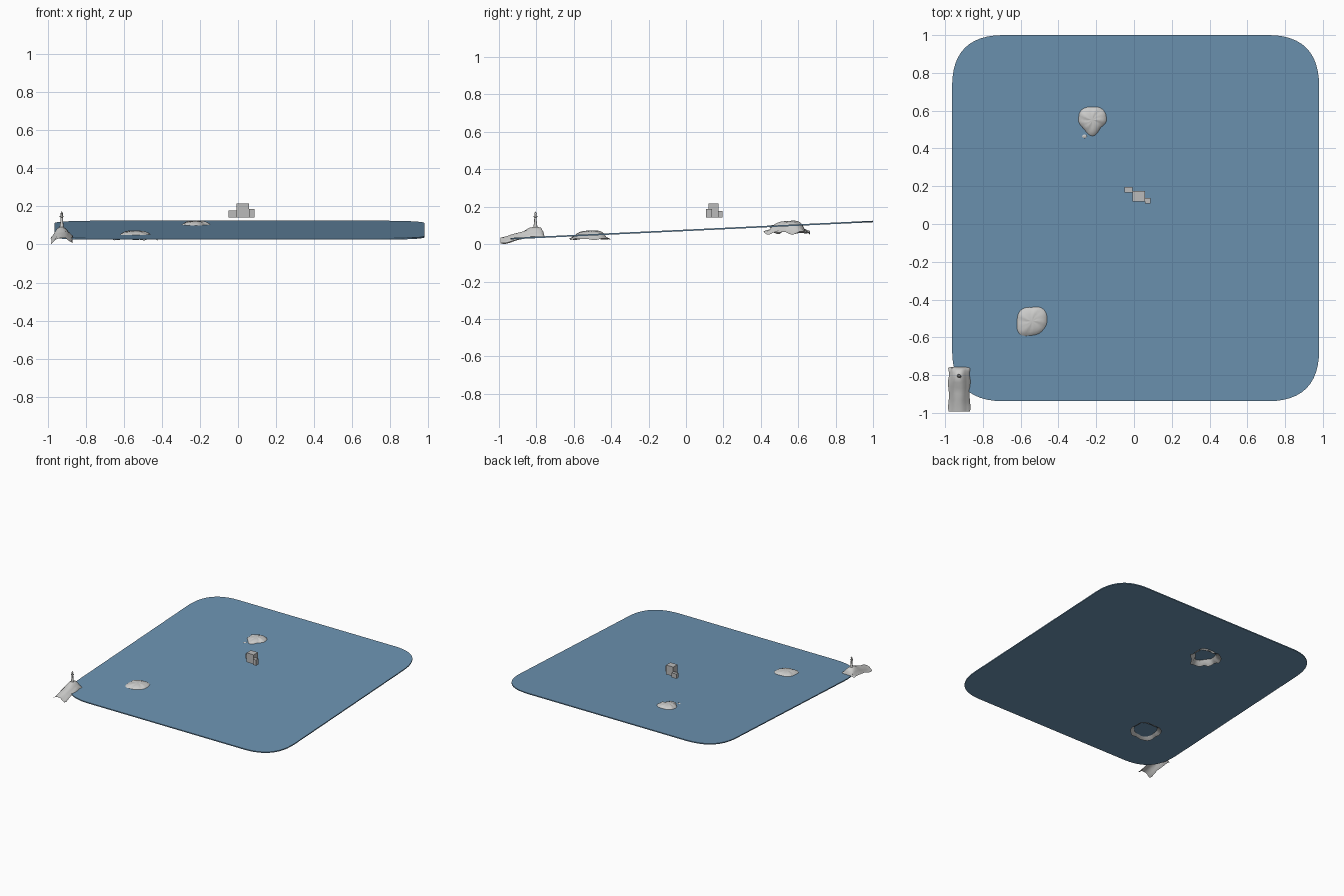
import bpy, bmesh, math

cube = bpy.data.objects.get("Cube")
if cube:
    bpy.data.objects.remove(cube, do_unlink=True)


def material(name, color):
    m = bpy.data.materials.new(name)
    m.use_nodes = True
    m.diffuse_color = (*color, 1)
    m.node_tree.nodes["Principled BSDF"].inputs["Base Color"].default_value = (*color, 1)
    return m


WATER = material("water blue", (0.15, 0.29, 0.44))
ROCK = material("rock grey", (0.6, 0.6, 0.59))
BLOCK = material("block grey", (0.5, 0.5, 0.5))


def finish(bm, name, mat, smooth=None):
    bmesh.ops.recalc_face_normals(bm, faces=bm.faces)
    mesh = bpy.data.meshes.new(name)
    bm.to_mesh(mesh)
    bm.free()
    ob = bpy.data.objects.new(name, mesh)
    bpy.context.collection.objects.link(ob)
    mesh.materials.append(mat)
    if smooth:
        bpy.ops.object.select_all(action='DESELECT')
        ob.select_set(True)
        bpy.context.view_layer.objects.active = ob
        bpy.ops.object.shade_smooth_by_angle(angle=math.radians(smooth))
    return ob


def loft(rows, closed):
    """Join equal rows of points with quads."""
    bm = bmesh.new()
    grid = [[bm.verts.new(p) for p in row] for row in rows]
    n = len(rows[0])
    for a, b in zip(grid, grid[1:]):
        for i in range(n if closed else n - 1):
            j = (i + 1) % n
            bm.faces.new((a[i], a[j], b[j], b[i]))
    bmesh.ops.remove_doubles(bm, verts=bm.verts, dist=0.0001)
    return bm


def sea_z(y):
    return 0.03 + 0.0474 * (y + 0.94)


# Tilted water sheet with rounded corners
X0, X1, Y0, Y1, R = -0.963, 0.98, -0.938, 1.0, 0.27
outline = []
for cx, cy, dx, dy in ((X1, Y1, -1, -1), (X0, Y1, 1, -1), (X0, Y0, 1, 1), (X1, Y0, -1, 1)):
    corner = []
    for i in range(13):
        t = i / 12
        corner.append((cx + dx * R * t * t, cy + dy * R * (1 - t) ** 2))
    outline += corner if dx * dy > 0 else corner[::-1]
bm = bmesh.new()
rims = [[bm.verts.new((x, y, sea_z(y) + h)) for x, y in outline] for h in (0.003, -0.005)]
for rim in rims:
    bm.faces.new(rim)
for i in range(len(outline)):
    j = (i + 1) % len(outline)
    bm.faces.new((rims[0][i], rims[0][j], rims[1][j], rims[1][i]))
finish(bm, "water_sheet", WATER)


# Hollow islets whose skirts continue below the water
def islet(name, x, y, radii, height, depth, lumps=0.1, skirt=1.45):
    profile = [(0, 1), (0.25, 0.98), (0.5, 0.88), (0.72, 0.7), (0.9, 0.4), (1, 0.1)]
    n, rows = 40, []
    for k, f in profile + [(1.2, -0.6), (skirt, -1)]:
        row = []
        for i in range(n):
            a = math.tau * i / n
            s = i / n * len(radii)
            r0, r1 = radii[int(s)], radii[(int(s) + 1) % len(radii)]
            w = s - int(s)
            r = k * (r0 + (r1 - r0) * w * w * (3 - 2 * w))
            ridge = 1 + lumps * min(k, 1) * (math.sin(5 * a + 1) + math.sin(9 * a + 4 * k))
            px, py = x + r * math.cos(a), y + r * math.sin(a)
            z = sea_z(py) + height * f * ridge if f > 0 else sea_z(y) + depth * f * ridge
            row.append((px, py, z))
        rows.append(row)
    finish(loft(rows, True), name, ROCK, 50)


islet("front_islet", -0.54, -0.515, (0.08, 0.09, 0.075, 0.085, 0.08, 0.095, 0.075, 0.075), 0.022, 0.024)
islet("back_islet", -0.22, 0.55, (0.075, 0.08, 0.07, 0.08, 0.075, 0.065, 0.085, 0.06), 0.023, 0.04, 0.14, 1.6)
islet("small_rock", -0.262, 0.464, (0.014, 0.012, 0.015, 0.012), 0.006, 0.01)

# Rocky headland draped over the corner: stations along y, arch across x
section = [(-1, 0), (-0.85, 0.18), (-0.68, 0.5), (-0.48, 0.82), (-0.2, 0.98), (0.1, 1),
           (0.35, 0.92), (0.55, 0.65), (0.75, 0.42), (0.93, 0.25), (1, 0.1)]
stations = [(-0.992, 0.004, 0.034), (-0.965, 0.0, 0.042), (-0.935, 0.008, 0.052),
            (-0.9, 0.022, 0.06), (-0.865, 0.03, 0.068), (-0.835, 0.034, 0.087),
            (-0.805, 0.035, 0.094), (-0.78, 0.036, 0.088), (-0.763, 0.036, 0.066),
            (-0.756, 0.036, 0.04)]
rows = []
for k, (y, low, top) in enumerate(stations):
    half = 0.057 + 0.003 * math.sin(k * 1.7)
    if k == len(stations) - 1:
        half *= 0.85
    rows.append([(-0.925 + u * half, y + 0.005 * math.sin(3 * u + k) * (0 < k < 8),
                  low + (top - low) * f * (1 + 0.09 * math.sin(6 * u + 1.5 * k) * (abs(u) > 0.3)))
                 for u, f in section])
finish(loft(rows, False), "headland", ROCK, 50)

# Lighthouse turned from one profile
profile = [(0.013, 0.085), (0.0095, 0.1), (0.007, 0.12), (0.006, 0.142), (0.0105, 0.145),
           (0.0105, 0.15), (0.0055, 0.15), (0.0055, 0.161), (0.0075, 0.162), (0.0025, 0.171),
           (0, 0.177)]
rows = [[(-0.926 + r * math.cos(math.tau * i / 12), -0.805 + r * math.sin(math.tau * i / 12), z)
         for i in range(12)] for r, z in profile]
finish(loft(rows, True), "lighthouse", ROCK, 40)

# Floating blocks above the water
for name, low, high in (("main_block", (-0.007, 0.12, 0.141), (0.057, 0.175, 0.216)),
                        ("right_block", (-0.051, 0.168, 0.141), (-0.009, 0.196, 0.178)),
                        ("left_block", (0.058, 0.108, 0.141), (0.087, 0.138, 0.187))):
    bm = bmesh.new()
    bmesh.ops.create_cube(bm, size=1)
    for v in bm.verts:
        v.co = [a + (b - a) * (c + 0.5) for a, b, c in zip(low, high, v.co)]
    finish(bm, name, BLOCK)
